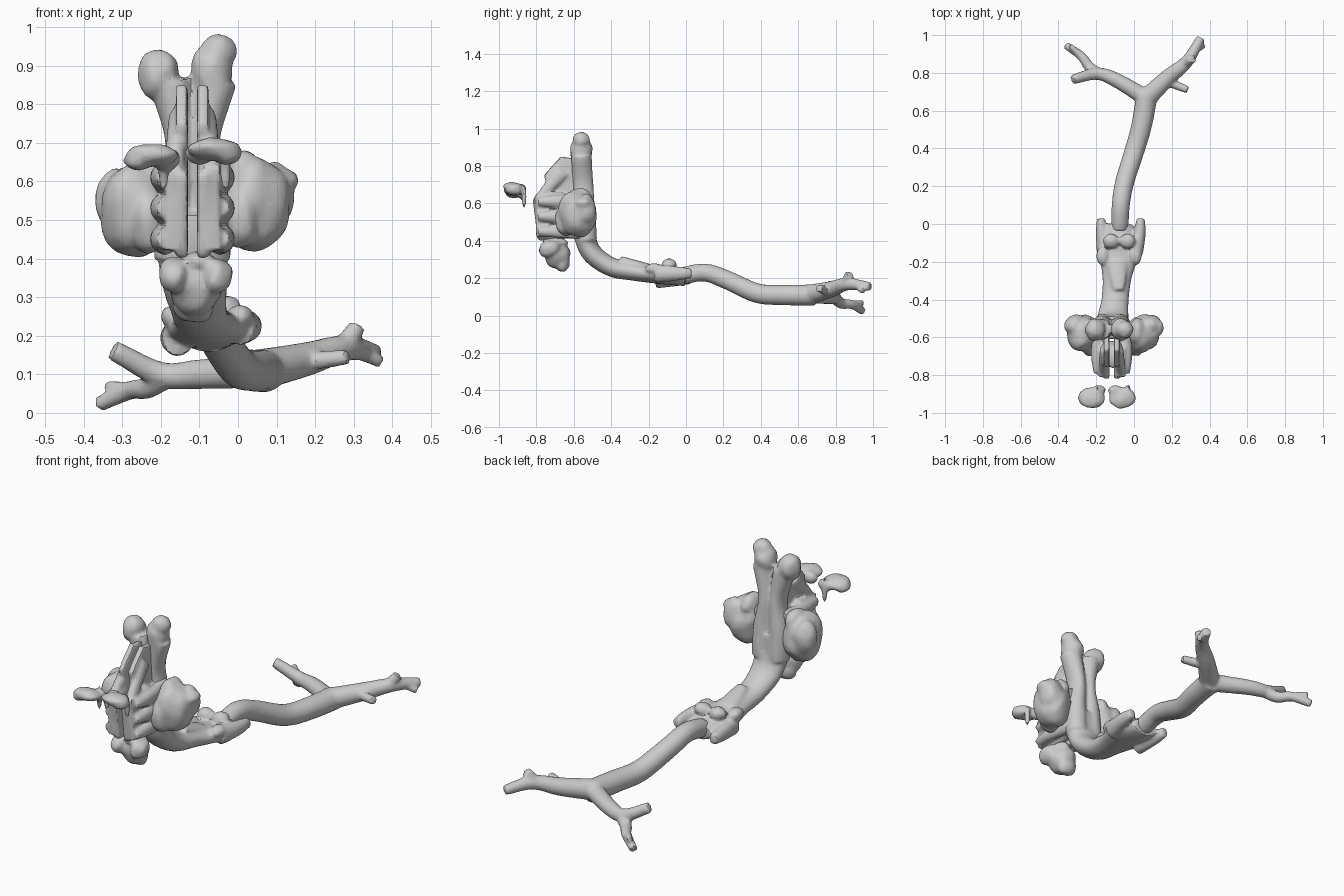
import bpy, bmesh, math
from mathutils import Vector, Matrix, noise

if "Cube" in bpy.data.objects:
    bpy.data.objects.remove(bpy.data.objects["Cube"])

MID = -.118  # symmetry plane of the head


def spline(pts, steps=6):
    """Catmull-Rom through the points; each is x, y, z and optional width scale."""
    p = [Vector(q if len(q) == 4 else (*q, 1)) for q in pts]
    p = [p[0] * 2 - p[1]] + p + [p[-1] * 2 - p[-2]]
    out = []
    for i in range(1, len(p) - 2):
        a, b, c, d = p[i - 1:i + 3]
        for k in range(steps):
            t = k / steps
            out.append(0.5 * (2 * b + (c - a) * t + (2 * a - 5 * b + 4 * c - d) * t * t
                              + (3 * b - a - 3 * c + d) * t ** 3))
    return out + [p[-2]]


def tube(bm, pts, r0, r1, flat=1, n=16):
    """Closed tube along pts, radius r0 to r1; a 4th value per point scales its width."""
    rows = spline(pts)
    pos = [Vector(r[:3]) for r in rows]
    last = len(pos) - 1
    rings, side = [], Vector((1, 0, 0))
    for i, r in enumerate(rows):
        t = (pos[min(i + 1, last)] - pos[max(i - 1, 0)]).normalized()
        side = (side - t * side.dot(t)).normalized()
        up = t.cross(side)
        h = r0 + (r1 - r0) * i / last
        ring = []
        for k in range(n):
            a = 2 * math.pi * k / n
            ring.append(bm.verts.new(pos[i] + side * h * r[3] * math.cos(a) + up * h * flat * math.sin(a)))
        rings.append(ring)
    for a, b in zip(rings, rings[1:]):
        for k in range(n):
            bm.faces.new((a[k], a[(k + 1) % n], b[(k + 1) % n], b[k]))
    bm.faces.new(rings[0][::-1])
    bm.faces.new(rings[-1])


def blob(bm, centre, radii, tilt=0):
    """Lumpy ellipsoid tilted about x."""
    c = Vector(centre)
    m = Matrix.Translation(c) @ Matrix.Rotation(tilt, 4, 'X') @ Matrix.Diagonal((*radii, 1))
    for v in bmesh.ops.create_icosphere(bm, subdivisions=3, radius=1)['verts']:
        v.co = m @ (v.co * (1 + .13 * noise.noise(v.co * 1.6 + c * 20)))


def slab(bm, profile, x0, x1):
    """Side profile (y, z) extruded from x0 to x1."""
    a = [bm.verts.new((x0, y, z)) for y, z in profile]
    b = [bm.verts.new((x1, y, z)) for y, z in profile]
    bm.faces.new(a)
    bm.faces.new(b[::-1])
    for k in range(len(a)):
        j = (k + 1) % len(a)
        bm.faces.new((a[k], b[k], b[j], a[j]))


def finish(bm, name):
    """Fuse the lumps into one soft, lightly faceted skin."""
    bmesh.ops.recalc_face_normals(bm, faces=bm.faces)
    me = bpy.data.meshes.new(name)
    bm.to_mesh(me)
    bm.free()
    ob = bpy.data.objects.new(name, me)
    bpy.context.collection.objects.link(ob)
    r = ob.modifiers.new("fuse", 'REMESH')
    r.mode, r.voxel_size = 'VOXEL', .008
    s = ob.modifiers.new("soften", 'SMOOTH')
    s.factor, s.iterations = .5, 4
    ob.modifiers.new("facets", 'DECIMATE').ratio = .25
    bpy.ops.object.select_all(action='DESELECT')
    ob.select_set(True)
    bpy.context.view_layer.objects.active = ob
    bpy.ops.object.convert(target='MESH')
    bpy.ops.object.shade_smooth_by_angle(angle=math.radians(35))


# Windpipe with its two forked branches
bm = bmesh.new()
tube(bm, [(-.075, -.03, .21), (-.07, .1, .23), (-.05, .22, .19), (.0, .38, .12), (.04, .52, .11),
          (.07, .69, .11)], .046, .057)
tube(bm, [(.06, .67, .11), (-.1, .765, .1), (-.2, .795, .1), (-.325, .765, .163)], .045, .026)
tube(bm, [(-.18, .79, .1), (-.235, .83, .065), (-.28, .89, .058), (-.36, .945, .022)], .033, .02)
tube(bm, [(-.27, .88, .06), (-.34, .945, .07)], .02, .014)
tube(bm, [(.05, .65, .11), (.18, .775, .14), (.28, .86, .168), (.355, .985, .155)], .054, .024)
tube(bm, [(.27, .85, .165), (.31, .875, .224)], .03, .023)
tube(bm, [(.16, .76, .13), (.285, .71, .145)], .026, .02)
tube(bm, [(.32, .92, .16), (.37, .945, .13)], .022, .016)
finish(bm, "windpipe")

# Throat channel with voice box and flap
bm = bmesh.new()
tube(bm, [(-.075, .0, .2, 1.6), (-.08, -.14, .215, 2.3), (-.09, -.28, .235, 1.6), (-.1, -.4, .26, 1.4),
          (-.112, -.5, .33, 1.55), (MID, -.54, .42, 1.6), (MID, -.55, .52, 1.5)], .043, .06, 1, 20)
tube(bm, [(-.09, -.2, .25, 2.2), (-.08, -.35, .306, 2.2)], .028, .013)
for s in (-1, 1):
    z = .21 + s * .015
    tube(bm, [(-.075 + s * .08, -.16, z), (-.07 + s * .1, -.05, z), (-.07 + s * .105, .03, z)], .042, .022, 1.2)
    blob(bm, (-.078 + s * .043, -.09, .273), (.043, .04, .032))
    blob(bm, (-.08 + s * .085, -.17, .25), (.035, .05, .03))
    # rear column with rounded head
    x = MID + s * .045
    tube(bm, [(x, -.53, .4), (x, -.54, .55, .9), (MID + s * .032, -.55, .7, .7),
              (MID + s * .06, -.56, .86)], .055, .055)
    blob(bm, (-.137 + s * .068, -.56, .88 + s * .005), (.055, .06, .068))
blob(bm, (-.05, -.56, .937), (.046, .046, .046))
finish(bm, "throat_and_rear_columns")

plate = [(-.82, .62), (-.73, .65), (-.76, .75), (-.67, .85), (-.6, .84), (-.5, .55), (-.52, .42), (-.79, .4)]
lower = [(-.81, .64), (-.67, .66), (-.55, .6), (-.54, .44), (-.8, .42)]
for s, side in ((-1, "left"), (1, "right")):
    # Nasal passage: thin high plate beside thicker folded lower part
    bm = bmesh.new()
    slab(bm, plate, MID + s * .012, MID + s * .042)
    slab(bm, lower, MID + s * .03, MID + s * .07)
    for k in range(3):
        z = .45 + k * .08
        tube(bm, [(MID + s * .07, -.79, z), (MID + s * .082, -.68, z, .8), (MID + s * .066, -.53, z, .7)],
             .026, .044)
    tube(bm, [(MID + s * .048, -.79, .62), (MID + s * .036, -.66, .77, .6)], .024, .042)
    finish(bm, "nasal_passage_" + side)

    # Large cheek cavity
    bm = bmesh.new()
    c = -.11 + s * .155
    h = .535 + s * .008
    blob(bm, (c, -.58, h), (.092, .1, .125), .15)
    blob(bm, (c - s * .035, -.635, h - .03), (.05, .065, .09))
    blob(bm, (c + s * .042, -.54, h + .02), (.062, .06, .085))
    blob(bm, (c - s * .027, -.57, h + .08), (.043, .07, .06))
    if s > 0:
        blob(bm, (.118, -.55, .6), (.04, .045, .034))
    finish(bm, "cheek_cavity_" + side)

    # Brow cavity floating in front
    bm = bmesh.new()
    c = -.143 + s * .08
    h = .675 + s * .008
    blob(bm, (c, -.92, h), (.07, .058, .029), -.15)
    blob(bm, (c + s * .035, -.92, h - .012), (.038, .045, .028))
    blob(bm, (c - s * .036, -.88, h - .01), (.038, .026, .032))
    blob(bm, (c + .03, -.866, .635), (.015, .013, .062))
    finish(bm, "brow_cavity_" + side)

# Mouth cavity hanging under the nasal passages
bm = bmesh.new()
blob(bm, (-.11, -.69, .325), (.068, .07, .075), .6)
blob(bm, (-.115, -.66, .282), (.055, .038, .05))
blob(bm, (-.1, -.7, .39), (.045, .07, .03))
for s in (-1, 1):
    blob(bm, (-.11 + s * .055, -.73, .357), (.041, .058, .046), .35)
finish(bm, "mouth_cavity")
